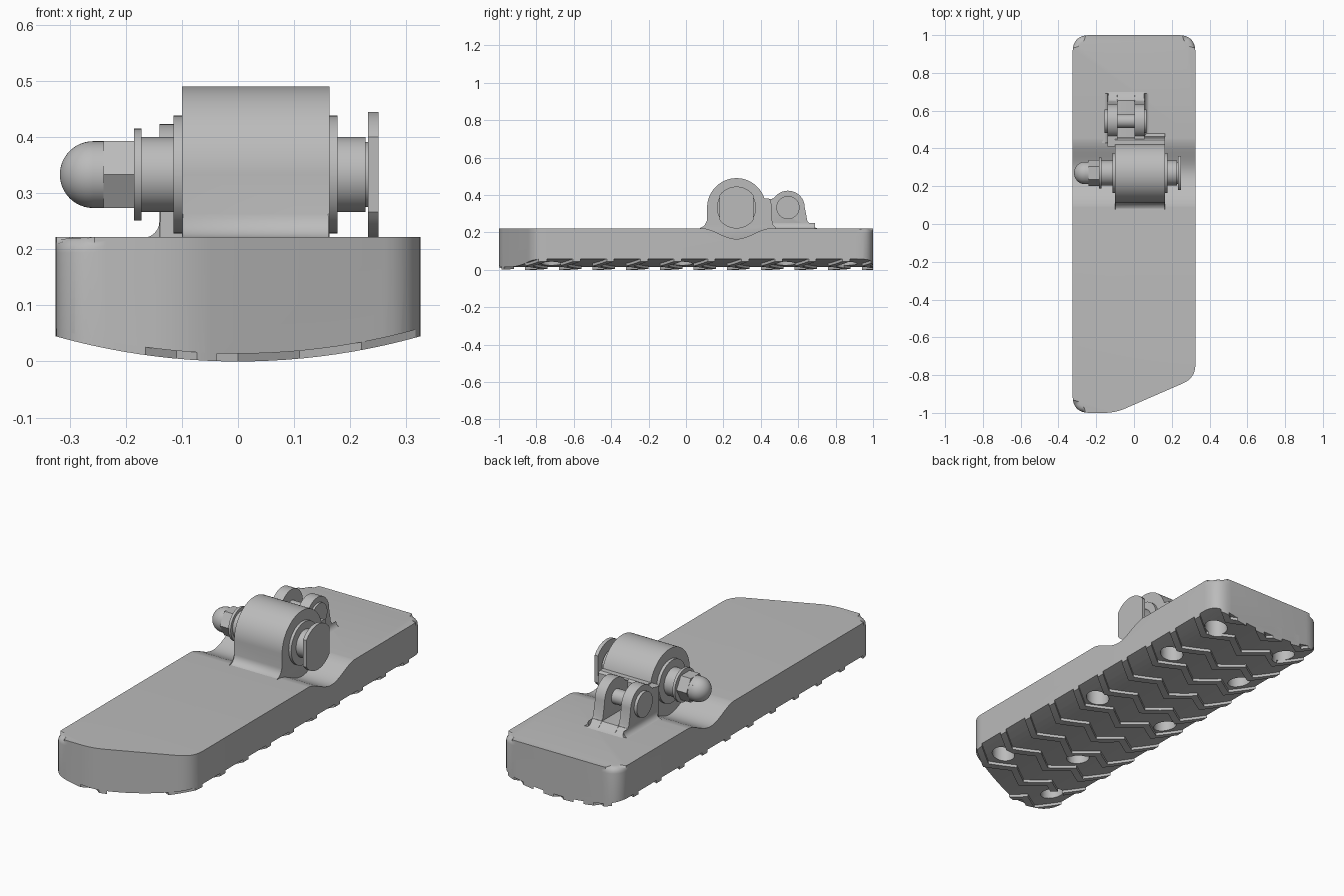
import bpy, bmesh, math
from mathutils import Vector

if "Cube" in bpy.data.objects:
    bpy.data.objects.remove(bpy.data.objects["Cube"], do_unlink=True)

grey = bpy.data.materials.new("plain grey")
grey.use_nodes = True
grey.diffuse_color = (0.5, 0.5, 0.5, 1)
grey.node_tree.nodes["Principled BSDF"].inputs["Base Color"].default_value = (0.5, 0.5, 0.5, 1)

PLACE = {"x": lambda a, b, h: (h, a, b),
         "y": lambda a, b, h: (a, h, b),
         "z": lambda a, b, h: (a, b, h)}


def prism(name, loops, axis, lo, hi, bevel=0, bevel_low=True, segments=3):
    """Extrude 2D loops along an axis, optionally rounding the end rims."""
    bm = bmesh.new()
    for loop in loops:
        place = PLACE[axis]
        low = [bm.verts.new(place(a, b, lo)) for a, b in loop]
        high = [bm.verts.new(place(a, b, hi)) for a, b in loop]
        caps = [bm.faces.new(low), bm.faces.new(high)]
        n = len(loop)
        for i in range(n):
            j = (i + 1) % n
            bm.faces.new((low[i], low[j], high[j], high[i]))
        if bevel:
            rims = caps if bevel_low else caps[1:]
            edges = [e for f in rims for e in f.edges]
            bmesh.ops.bevel(bm, geom=edges, offset=bevel, segments=segments,
                            profile=0.5, affect="EDGES")
    bmesh.ops.recalc_face_normals(bm, faces=bm.faces)
    return finish(name, bm)


def finish(name, bm):
    mesh = bpy.data.meshes.new(name)
    bm.to_mesh(mesh)
    bm.free()
    mesh.materials.append(grey)
    ob = bpy.data.objects.new(name, mesh)
    bpy.context.collection.objects.link(ob)
    return ob


def arc(cx, cy, r, start, end, n=16):
    angles = [math.radians(start + (end - start) * i / n) for i in range(n + 1)]
    return [(cx + r * math.cos(a), cy + r * math.sin(a)) for a in angles]


def circle(cx, cy, r, n=48):
    return arc(cx, cy, r, 0, 360, n)[:-1]


def rounded(corners, n=8):
    """Round each (x, y, radius) corner of a polygon."""
    out = []
    for i, (x, y, r) in enumerate(corners):
        p = Vector((x, y))
        a = p + (Vector(corners[i - 1][:2]) - p).normalized() * r
        b = p + (Vector(corners[(i + 1) % len(corners)][:2]) - p).normalized() * r
        for k in range(n + 1):
            t = k / n
            out.append(tuple(a * (1 - t) ** 2 + p * 2 * t * (1 - t) + b * t * t))
    return out


def cut(ob, cutter, operation="DIFFERENCE"):
    mod = ob.modifiers.new("cut", "BOOLEAN")
    mod.object, mod.operation, mod.solver = cutter, operation, "EXACT"
    bpy.context.view_layer.objects.active = ob
    bpy.ops.object.modifier_apply(modifier=mod.name)


# Plan outline with one slanted front corner
plan = rounded([(-0.325, -1, 0.09), (-0.1, -1, 0.06), (0.325, -0.815, 0.07),
                (0.325, 1, 0.09), (-0.325, 1, 0.09)])
body = prism("pedal_body", [plan], "z", -0.1, 0.222, 0.028, False, 4)
plan_tool = prism("plan_tool", [plan], "z", -0.2, 0.4)

# Curved underside
CURVE = 1.2
belly = prism("belly_tool", [circle(0, CURVE + 0.014, CURVE, 256)], "y", -1.5, 1.5)
lug_belly = prism("lug_tool", [circle(0, CURVE, CURVE, 256)], "y", -1.5, 1.5)
cut(body, belly, "INTERSECT")

# Cross groove under the pivot
PY, PZ = 0.27, 0.333
steps = [i / 12 for i in range(-12, 13)]
groove_line = [(PY + 0.19 * t, 0.2225 - 0.0575 * (0.5 + 0.5 * math.cos(math.pi * t)))
               for t in steps]
groove = prism("groove_tool", [groove_line + [(PY + 0.19, 0.4), (PY - 0.19, 0.4)]],
               "x", -0.5, 0.5)
cut(body, groove)

# Zigzag tread lugs
STEP, WIDE = 0.11, 0.04
zigzags = []
for row in range(12):
    y = -1.0 + 0.18 * row
    line = [(k * STEP, y + (0.04 if k % 2 else -0.04)) for k in range(-4, 5)]
    zigzags.append(line + [(a, b + WIDE) for a, b in reversed(line)])
lugs = prism("tread_lugs", zigzags, "z", -0.1, 0.075)
cut(lugs, plan_tool, "INTERSECT")
cut(lugs, lug_belly, "INTERSECT")

# Blind holes in the underside
spots = [(s * 0.21, y) for s in (-1, 1) for y in (0.86, 0.53, -0.02)]
spots += [(0.21, -0.72), (-0.07, -0.5), (-0.21, -0.86)]
holes = prism("hole_tool", [circle(x, y, 0.054, 32) for x, y in spots], "z", -0.1, 0.14)
cut(body, holes)
cut(lugs, holes)

for tool in (plan_tool, belly, lug_belly, groove, holes):
    bpy.data.objects.remove(tool, do_unlink=True)

# Pivot housing: an arch flaring into the body
R = 0.157
half = [(PY + 0.2, 0.16)] + arc(PY + 0.2, 0.263, 0.043, 270, 180, 8) \
    + arc(PY, PZ, R, 0, 90, 24)
mirror = [(2 * PY - y, z) for y, z in reversed(half[:-1])]
prism("pivot_housing", [half + mirror], "x", -0.1, 0.163, 0.005, segments=2)

# Turned parts on the pivot axis: name, radius, start, end
for name, r, lo, hi in (("right_bushing_flange", 0.105, -0.115, -0.095),
                        ("left_bushing_flange", 0.105, 0.16, 0.177),
                        ("pivot_sleeve", 0.067, -0.175, 0.227),
                        ("bolt_shank", 0.058, -0.2, 0.24),
                        ("washer", 0.082, -0.185, -0.172)):
    prism(name, [circle(PY, PZ, r)], "x", lo, hi, 0.002, segments=1)

# Bolt head with two flats
flat = math.degrees(math.acos(0.09 / 0.112))
head = arc(PY, PZ, 0.112, flat, 180 - flat) + arc(PY, PZ, 0.112, 180 + flat, 360 - flat)
prism("bolt_head", [head], "x", 0.232, 0.25)

# Cap nut: hexagon plus dome
prism("cap_nut_hex", [circle(PY, PZ, 0.069, 6)], "x", -0.24, -0.184)
prism("cap_nut_neck", [circle(PY, PZ, 0.0595)], "x", -0.259, -0.235)
bm = bmesh.new()
bmesh.ops.create_uvsphere(bm, u_segments=48, v_segments=24, radius=0.0595)
dome = finish("cap_nut_dome", bm)
dome.rotation_euler = (0, math.pi / 2, 0)
dome.location = (-0.258, PY, PZ)

# Clevis behind the pivot
CY = 0.545
ear = [(0.41, 0.19), (0.69, 0.19), (0.69, 0.222)] \
    + arc(0.695, 0.27, 0.047, 265, 190, 6) \
    + arc(CY, PZ, 0.09, 0, 152, 20) + [(0.41, 0.375)]
for name, lo, hi in (("right_clevis_ear", -0.14, -0.088), ("left_clevis_ear", 0.003, 0.056)):
    prism(name, [ear], "x", lo, hi, 0.005, segments=2)
foot = [(0.41, 0.19), (0.7, 0.19), (0.7, 0.222), (0.675, 0.23), (0.655, 0.25), (0.41, 0.25)]
prism("clevis_foot", [foot], "x", -0.14, 0.056, 0.004, segments=2)
for name, side, x in (("right_clevis_fillet", -1, -0.14), ("left_clevis_fillet", 1, 0.056)):
    curve = [(x + side * (0.03 + 0.03 * math.cos(a)), 0.25 + 0.03 * math.sin(a))
             for a in [math.radians(180 + 90 * i / 6) for i in range(7)]]
    if side < 0:
        curve = [(x - 0.03 - 0.03 * math.cos(a), 0.25 + 0.03 * math.sin(a))
                 for a in [math.radians(180 + 90 * i / 6) for i in range(7)]]
    prism(name, [curve + [(x + side * 0.03, 0.19), (x - side * 0.01, 0.19)]], "y", 0.43, 0.69)
web = [(0.35, 0.2), (0.48, 0.2), (0.48, 0.225), (0.462, 0.245), (0.455, 0.37),
       (0.445, 0.38), (0.35, 0.38)]
prism("clevis_web", [web], "x", -0.1, 0.163)

# Clevis pin with wider ends
prism("clevis_pin", [circle(CY, PZ, 0.036, 32)], "x", -0.145, 0.06)
prism("right_pin_head", [circle(CY, PZ, 0.062, 40)], "x", -0.155, -0.135, 0.003, segments=1)
prism("left_pin_head", [circle(CY, PZ, 0.062, 40)], "x", 0.05, 0.066, 0.003, segments=1)

# Smooth shading with sharp edges kept
for ob in bpy.context.scene.objects:
    if ob.type == "MESH":
        bpy.ops.object.select_all(action="DESELECT")
        ob.select_set(True)
        bpy.context.view_layer.objects.active = ob
        bpy.ops.object.shade_smooth_by_angle(angle=math.radians(30))
